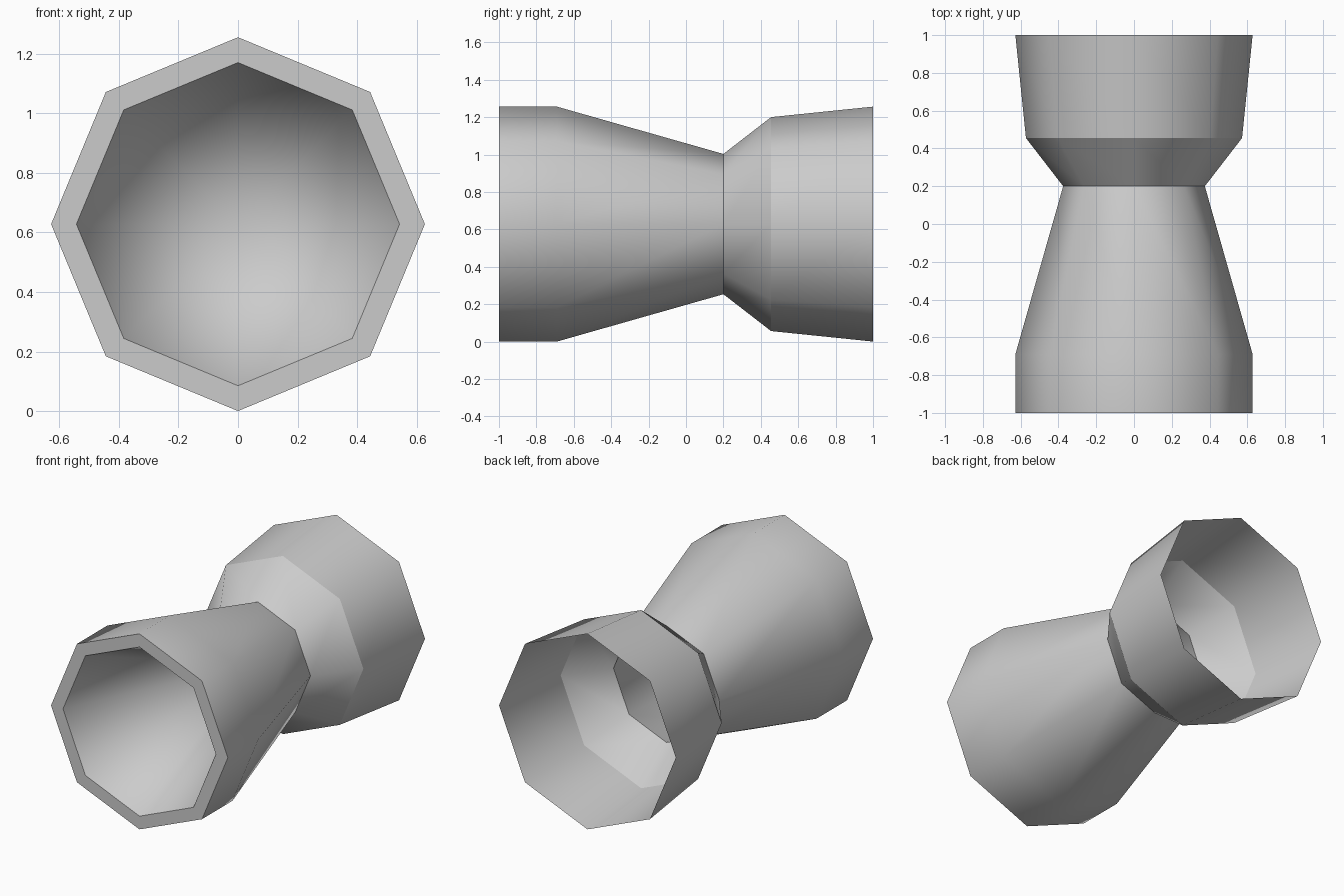
import bpy
import bmesh
from math import sin, cos, tau

SIDES = 8
RADIUS = 0.628

if "Cube" in bpy.data.objects:
    bpy.data.objects.remove(bpy.data.objects["Cube"])

grey = bpy.data.materials.new("plain_grey")
grey.use_nodes = True
colour = (0.6, 0.6, 0.6, 1)
grey.diffuse_color = colour
grey.node_tree.nodes["Principled BSDF"].inputs["Base Color"].default_value = colour


def turned_part(name, profile, sharp_rings=()):
    """Turn a (y, radius) profile about the y axis; radius 0 makes an apex."""
    bm = bmesh.new()
    rings = []
    for y, r in profile:
        count = SIDES if r else 1
        rings.append([bm.verts.new((r * cos(tau * i / SIDES), y,
                                    RADIUS + r * sin(tau * i / SIDES)))
                      for i in range(count)])
    for a, b in zip(rings, rings[1:]):
        for i in range(SIDES):
            j = (i + 1) % SIDES
            quad = [a[i], a[j]] + ([b[j], b[i]] if len(b) > 1 else [b[0]])
            bm.faces.new(quad).smooth = True
    # Crisp creases around the chosen rings
    for k in sharp_rings:
        for i in range(SIDES):
            bm.edges.get((rings[k][i], rings[k][(i + 1) % SIDES])).smooth = False
    bm.normal_update()
    mesh = bpy.data.meshes.new(name)
    bm.to_mesh(mesh)
    bm.free()
    mesh.materials.append(grey)
    obj = bpy.data.objects.new(name, mesh)
    bpy.context.collection.objects.link(obj)
    return obj


# Flared front barrel, narrow neck and open rear cup
turned_part("outer_shell",
            [(-1, RADIUS), (-0.69, RADIUS), (0.2, 0.375), (0.455, 0.572), (1, RADIUS)],
            sharp_rings=(2, 3))

# Flat front rim, running into a deep hollow that closes at the neck
turned_part("front_rim_and_hollow",
            [(-1, RADIUS), (-1, 0.543), (0.15, 0)][::1], sharp_rings=(1,))

# Face the rim and hollow toward the front opening
hollow = bpy.data.objects["front_rim_and_hollow"].data
if hollow.polygons[0].normal.y > 0:
    hollow.flip_normals()
shell = bpy.data.objects["outer_shell"].data
face = shell.polygons[0]
if face.normal.x * face.center.x + face.normal.z * (face.center.z - RADIUS) < 0:
    shell.flip_normals()
